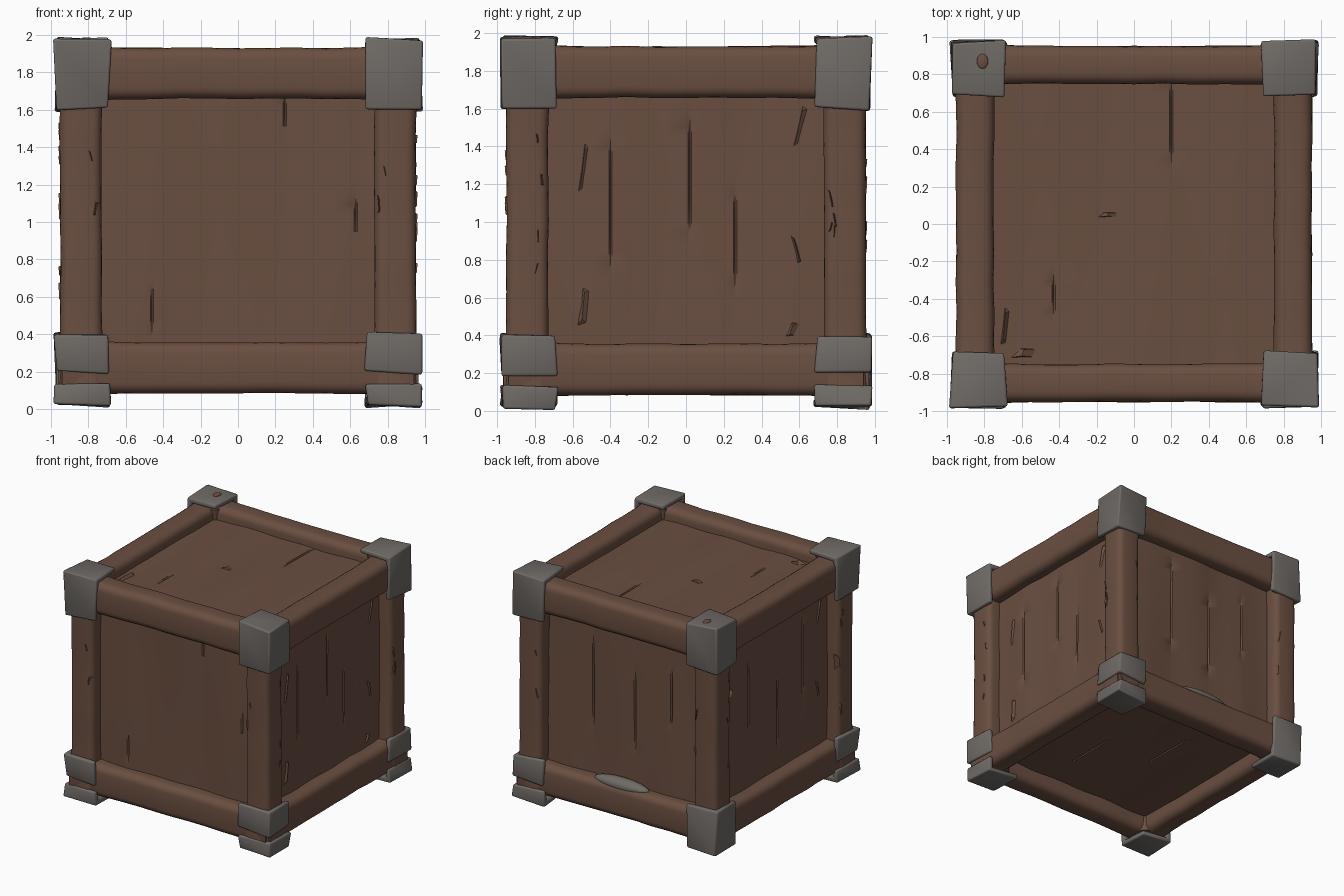
import bpy, bmesh, math, random
from mathutils import Matrix, Vector

if "Cube" in bpy.data.objects:
    bpy.data.objects.remove(bpy.data.objects["Cube"])

random.seed(4)


def material(name, rgb):
    m = bpy.data.materials.new(name)
    m.diffuse_color = (*rgb, 1)
    m.use_nodes = True
    m.node_tree.nodes["Principled BSDF"].inputs["Base Color"].default_value = m.diffuse_color
    return m


WOOD = material("dark wood", (0.145, 0.077, 0.052))
IRON = material("grey iron", (0.160, 0.146, 0.133))


def finish(bm, name, mat, angle=35):
    bmesh.ops.recalc_face_normals(bm, faces=bm.faces)
    me = bpy.data.meshes.new(name)
    bm.to_mesh(me)
    bm.free()
    ob = bpy.data.objects.new(name, me)
    bpy.context.collection.objects.link(ob)
    me.materials.append(mat)
    bpy.ops.object.select_all(action='DESELECT')
    ob.select_set(True)
    bpy.context.view_layer.objects.active = ob
    bpy.ops.object.shade_smooth_by_angle(angle=math.radians(angle))
    return ob


def rounded_rect(w, h, r, n=4):
    pts = []
    for k, (sx, sy) in enumerate(((1, 1), (-1, 1), (-1, -1), (1, -1))):
        for i in range(n + 1):
            a = math.pi / 2 * (k + i / n)
            pts.append((sx * (w / 2 - r) + r * math.cos(a), sy * (h / 2 - r) + r * math.sin(a)))
    return pts


def beam(name, centre, axis, half, w, h, r):
    """Hand-hewn beam: rounded section swept along an axis, flared at its ends."""
    bm = bmesh.new()
    rings = []
    for i in range(13):
        t = -1 + 2 * i / 12
        s = 0.985 + 0.14 * abs(t) ** 5
        ox, oy = random.uniform(-.003, .003), random.uniform(-.003, .003)
        ring = []
        for a, b in rounded_rect(w, h, r):
            a, b = a * s + ox, b * s + oy
            p = {'x': (t * half, a, b), 'y': (a, t * half, b), 'z': (a, b, t * half)}[axis]
            ring.append(bm.verts.new(Vector(p) + Vector(centre)))
        rings.append(ring)
    n = len(rings[0])
    for r0, r1 in zip(rings, rings[1:]):
        for j in range(n):
            bm.faces.new((r0[j], r0[(j + 1) % n], r1[(j + 1) % n], r1[j]))
    bm.faces.new(rings[0])
    bm.faces.new(rings[-1])
    return finish(bm, name, WOOD, 50)


def cap(name, sx, sy, z0, z1, end, inner=0.685, outer=0.978, wob=0.012):
    """Dented iron corner shell: two outer walls, plus an end plate up (1), down (-1) or none (0)."""
    bm = bmesh.new()
    bmesh.ops.create_cube(bm, size=1)
    bm.normal_update()
    size, mid = outer - inner, (outer + inner) / 2
    drop = [f for f in bm.faces if f.normal.x * sx < -.5 or f.normal.y * sy < -.5
            or (abs(f.normal.z) > .5 and f.normal.z * end < .5)]
    bmesh.ops.delete(bm, geom=drop, context='FACES')
    for v in bm.verts:
        v.co = (sx * mid + v.co.x * size, sy * mid + v.co.y * size, (z0 + z1) / 2 + v.co.z * (z1 - z0))
        v.co += Vector([random.uniform(-wob, wob) for _ in range(3)])
    ob = finish(bm, name, IRON, 40)
    shell = ob.modifiers.new("thickness", 'SOLIDIFY')
    shell.thickness = 0.04
    shell.offset = -1
    shell.use_even_offset = True
    soft = ob.modifiers.new("worn edges", 'BEVEL')
    soft.width = 0.012
    soft.segments = 2
    # make sure the outer walls face away from the crate before thickening
    f = max(ob.data.polygons, key=lambda p: abs(p.normal.x))
    if f.normal.x * sx < 0:
        ob.data.flip_normals()
    return ob


def panel(name, matrix, v0, v1, cracks):
    """Boarded sheet (u, v, depth) with tapered splits running along v."""
    us = [u for u in (-0.8 + 0.1 * i for i in range(17)) if all(abs(u - c[0]) > 0.03 for c in cracks)]
    for c in cracks:
        us += [c[0] - 0.009, c[0], c[0] + 0.009]
    us.sort()
    phase = random.uniform(0, 6)
    bm = bmesh.new()
    rows = []
    for j in range(33):
        v = v0 + (v1 - v0) * j / 32
        row = []
        for u in us:
            d = 0.007 * math.sin(5 * u + phase) * math.cos(2.3 * v + phase) + 0.004 * math.sin(13 * u + phase)
            for c, a, b in cracks:
                if abs(u - c) < 1e-6 and a < v < b:
                    d -= 0.02 * math.sin(math.pi * (v - a) / (b - a))
            row.append(bm.verts.new(matrix @ Vector((u, v, d))))
        rows.append(row)
    for r0, r1 in zip(rows, rows[1:]):
        for i in range(len(us) - 1):
            bm.faces.new((r0[i], r0[i + 1], r1[i + 1], r1[i]))
    return finish(bm, name, WOOD)


def side_frame(k, depth):
    """Frame of side k (front, right, back, left): u across, v up, d outward."""
    front = Matrix(((1, 0, 0, 0), (0, 0, -1, -depth), (0, 1, 0, 0), (0, 0, 0, 1)))
    return Matrix.Rotation(k * math.pi / 2, 4, 'Z') @ front


def splinters(name, matrix, chips):
    """Lifted wood slivers: (u, v, width, height, lean)."""
    bm = bmesh.new()
    for u, v, w, h, lean in chips:
        base = [(u - w / 2, v - h / 2, -.02), (u + w / 2, v - h * .4, -.02),
                (u + w / 2 + lean, v + h * .35, -.02), (u - w / 4 + lean, v + h / 2, -.02)]
        top = [(u, v - h * .25, .016), (u + lean * .6, v + h * .3, .02)]
        b = [bm.verts.new(matrix @ Vector(p)) for p in base]
        t = [bm.verts.new(matrix @ Vector(p)) for p in top]
        bm.faces.new(b)
        bm.faces.new((b[0], b[1], t[0]))
        bm.faces.new((b[1], b[2], t[1], t[0]))
        bm.faces.new((b[2], b[3], t[1]))
        bm.faces.new((b[3], b[0], t[0], t[1]))
    return finish(bm, name, WOOD, 20)


# Side, top and bottom panels
SIDES = ("front", "right", "back", "left")
DEPTH = 0.84
CRACKS = {
    "front": [(-0.46, 0.4, 0.65), (0.25, 1.5, 1.7), (0.63, 0.95, 1.12)],
    "right": [(-0.4, 0.7, 1.5), (0.02, 0.9, 1.6), (0.26, 0.62, 1.2)],
    "back": [(-0.3, 0.7, 1.6), (0.1, 0.6, 1.4), (0.45, 0.9, 1.5)],
    "left": [(-0.35, 0.8, 1.5), (0.05, 0.5, 1.2), (0.4, 0.8, 1.6)],
}
for k, s in enumerate(SIDES):
    panel(s + "_panel", side_frame(k, DEPTH), 0.18, 1.82, CRACKS[s])
panel("top_panel", Matrix.Translation((0, 0, 1.83)), -0.8, 0.8, [(-0.43, -0.5, -0.25), (0.2, 0.3, 0.8)])
panel("bottom_panel", Matrix.Translation((0, 0, 0.22)) @ Matrix.Rotation(math.pi, 4, 'X'),
      -0.8, 0.8, [(-0.2, -0.5, 0.1), (0.3, -0.1, 0.5)])

# Horizontal beams and corner posts
for level, z in (("top", 1.795), ("bottom", 0.22)):
    for name, sgn in (("front", -1), ("back", 1)):
        beam(f"{level}_{name}_beam", (0, sgn * 0.85, z), 'x', 0.94, 0.205, 0.275, 0.06)
    for name, sgn in (("left", -1), ("right", 1)):
        beam(f"{level}_{name}_beam", (sgn * 0.85, 0, z), 'y', 0.94, 0.205, 0.275, 0.06)
CORNERS = [(a, b, ("front" if b < 0 else "back") + ("_left" if a < 0 else "_right"))
           for a in (-1, 1) for b in (-1, 1)]
for sx, sy, n in CORNERS:
    beam(n + "_post", (sx * 0.84, sy * 0.84, 1.0), 'z', 0.92, 0.225, 0.225, 0.05)

# Iron corners; three bottom ones are split so the wood shows between
for sx, sy, n in CORNERS:
    cap(n + "_top_iron", sx, sy, 1.60, 1.98, 1)
    if n == "back_left":
        cap(n + "_bottom_iron", sx, sy, 0.02, 0.40, -1)
    else:
        cap(n + "_bottom_iron", sx, sy, 0.195, 0.40, 0)
        cap(n + "_foot_iron", sx, sy, 0.015, 0.13, -1)

# Splintered wood on the panels and along the posts
PANEL_CHIPS = [(-0.56, 1.28, .06, .36, .04), (0.58, 1.5, .07, .3, .06), (0.6, 0.85, .06, .2, -.05),
               (-0.55, 0.55, .1, .26, .02), (0.55, 0.43, .12, .1, .03)]
splinters("right_panel_splinters", side_frame(1, DEPTH), PANEL_CHIPS)
splinters("left_panel_splinters", side_frame(3, DEPTH), PANEL_CHIPS[1:3])
splinters("top_panel_splinters", Matrix.Translation((0, 0, 1.83)),
          [(-0.6, -0.69, .2, .06, .02), (-0.7, -0.55, .05, .25, .02), (-0.14, 0.05, .16, .03, 0)])
for k, s in enumerate(SIDES):
    chips = []
    for sgn in (-1, 1):
        for i in range(4 if k % 2 else 2):
            chips.append((sgn * random.uniform(0.74, 0.80), random.uniform(0.55, 1.5),
                          random.uniform(.03, .05), random.uniform(.07, .16), random.uniform(-.03, .03)))
    splinters(s + "_post_splinters", side_frame(k, 0.94), chips)


# Iron patch on the back lower beam, worn wood spot on one iron corner
def lens(name, mat, loc, scale):
    bm = bmesh.new()
    bmesh.ops.create_uvsphere(bm, u_segments=20, v_segments=10, radius=1)
    bmesh.ops.transform(bm, matrix=Matrix.Translation(loc) @ Matrix.Diagonal((*scale, 1)), verts=bm.verts)
    finish(bm, name, mat, 60)


lens("back_iron_patch", IRON, (0.0, 0.875, 0.352), (0.26, 0.065, 0.055))
lens("worn_wood_spot", WOOD, (-0.81, 0.87, 1.979), (0.03, 0.04, 0.009))
